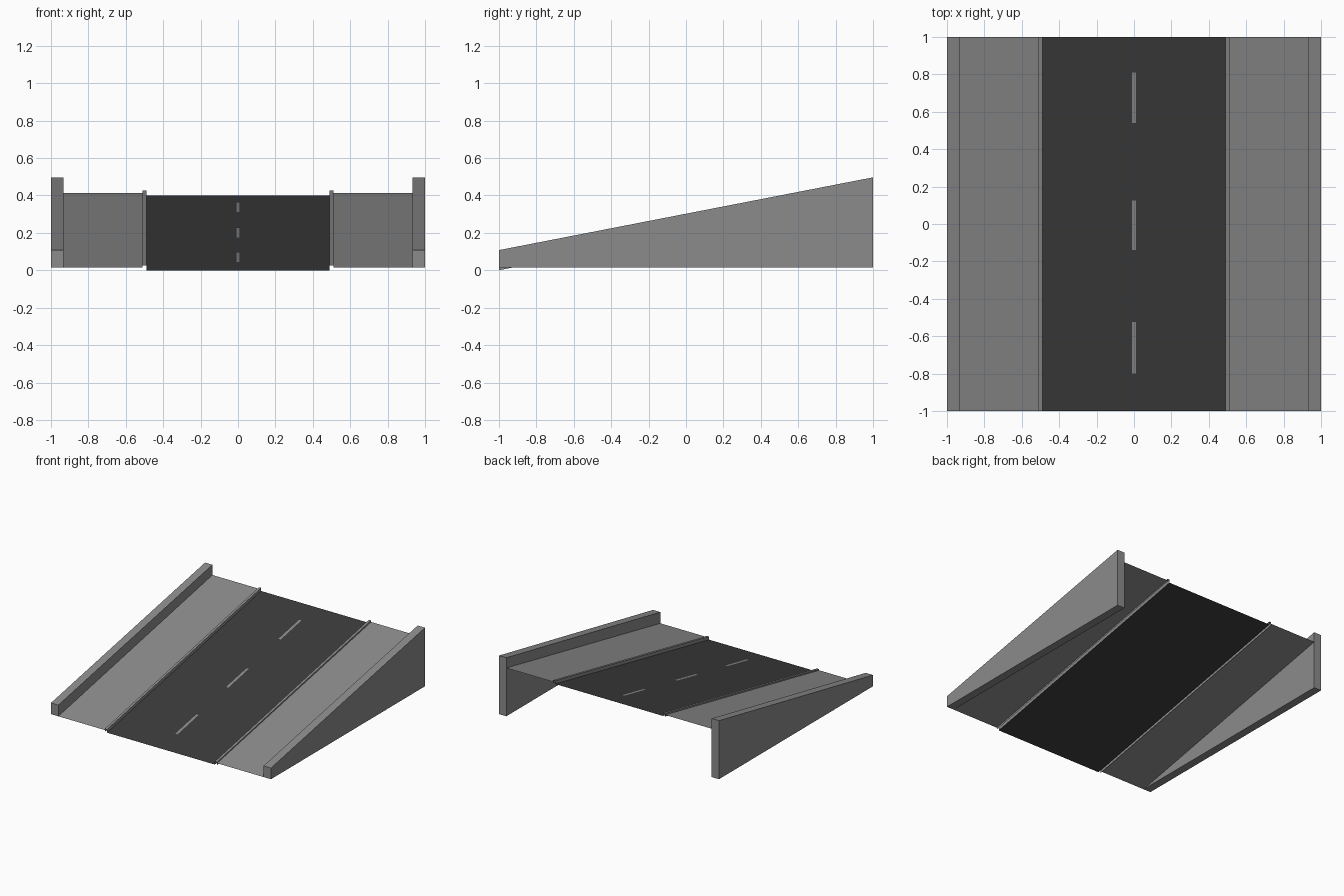
import bpy

if "Cube" in bpy.data.objects:
    bpy.data.objects.remove(bpy.data.objects["Cube"])

# Flat colours
def material(name, r, g, b):
    m = bpy.data.materials.new(name)
    m.diffuse_color = (r, g, b, 1)
    m.use_nodes = True
    m.node_tree.nodes["Principled BSDF"].inputs["Base Color"].default_value = m.diffuse_color
    return m

asphalt = material("dark asphalt", 0.045, 0.045, 0.045)
concrete = material("grey concrete", 0.26, 0.26, 0.26)


# Sweep an (x, z) cross-section from the front (y = -1) to the back (y = 1),
# with the back section lifted by the rise of the slope
def sweep(name, front, back, mat, y0=-1.0, y1=1.0, closed=False):
    n = len(front)
    verts = [(x, y0, z) for x, z in front] + [(x, y1, z) for x, z in back]
    count = n if closed else n - 1
    faces = [(i, (i + 1) % n, n + (i + 1) % n, n + i) for i in range(count)]
    if closed:
        faces += [tuple(reversed(range(n))), tuple(range(n, 2 * n))]
    mesh = bpy.data.meshes.new(name)
    mesh.from_pydata(verts, [], faces)
    mesh.materials.append(mat)
    obj = bpy.data.objects.new(name, mesh)
    bpy.context.collection.objects.link(obj)
    return obj


def lift(section, rise):
    return [(x, z + rise) for x, z in section]


# Road deck: a thin sloping sheet
road_section = [(-0.49, 0.0), (0.49, 0.0)]
sweep("road_deck", road_section, lift(road_section, 0.4), asphalt)

# Centre line dashes
for i, (y0, y1) in enumerate([(-0.80, -0.525), (-0.14, 0.125), (0.54, 0.81)]):
    front, back = [0.2 * (y + 1) + 0.003 for y in (y0, y1)]
    sweep(f"lane_dash_{i + 1}", [(-0.01, front), (0.01, front)],
          [(-0.01, back), (0.01, back)], concrete, y0, y1)

for side, name in ((-1, "left"), (1, "right")):
    def section(points):
        # Keep left-to-right order so that the faces point upwards
        return [(side * x, z) for x, z in points][::side]

    # Kerb between road and footpath
    kerb = section([(0.49, 0.0), (0.49, 0.026), (0.51, 0.026), (0.51, 0.0)])
    sweep(f"{name}_kerb", kerb, lift(kerb, 0.4), concrete)

    # Footpath: a sloping sheet
    path = section([(0.51, 0.016), (0.935, 0.016)])
    sweep(f"{name}_footpath", path, lift(path, 0.397), concrete)

    # Side wall: flat base, sloping top
    low = section([(0.933, 0.016), (0.933, 0.108), (1.0, 0.108), (1.0, 0.016)])
    high = section([(0.933, 0.016), (0.933, 0.497), (1.0, 0.497), (1.0, 0.016)])
    wall = sweep(f"{name}_wall", low, high, concrete, closed=True)
    bpy.ops.object.select_all(action="DESELECT")
    wall.select_set(True)
    bpy.context.view_layer.objects.active = wall
    bpy.ops.object.shade_smooth_by_angle()
